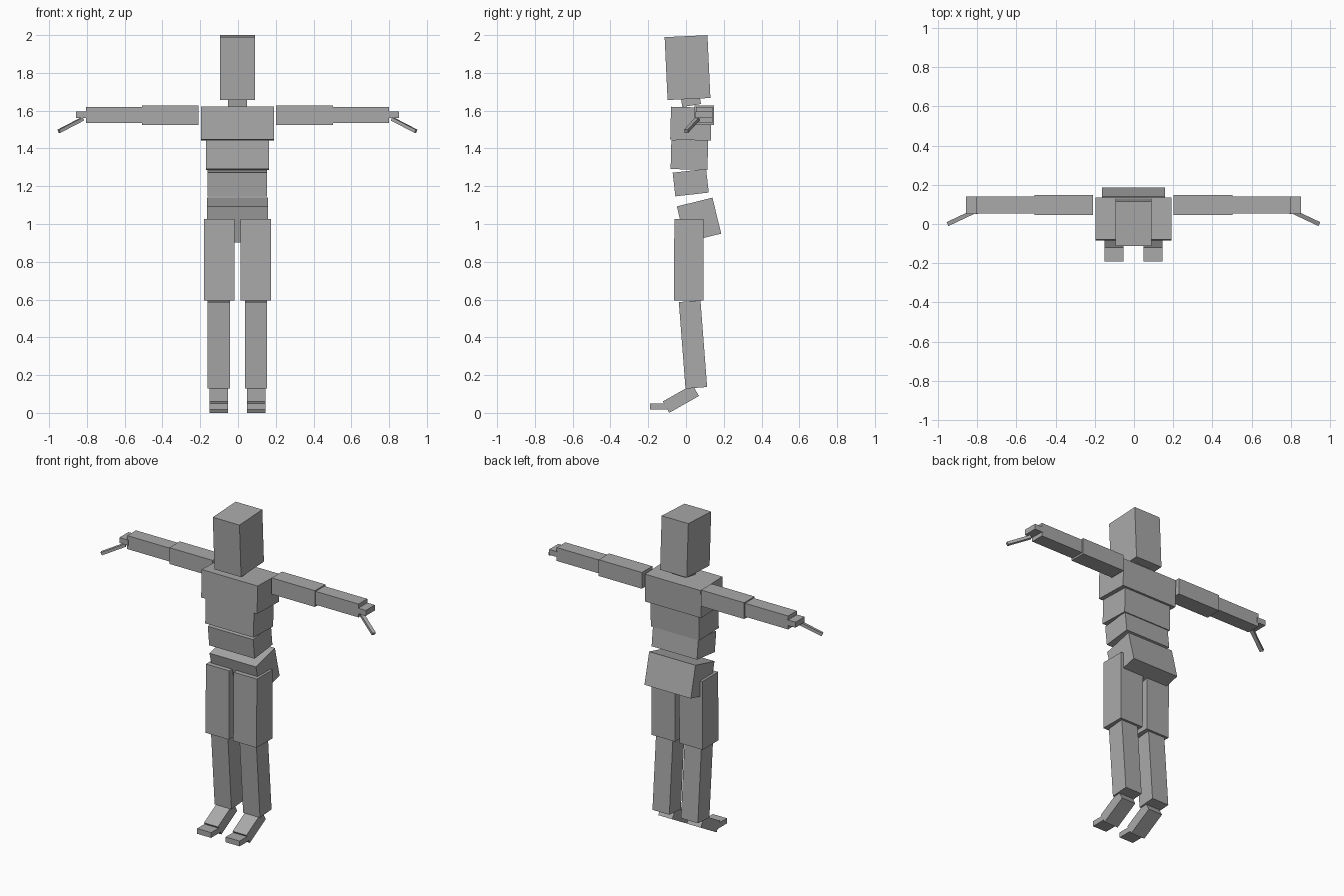
import bpy, math
from mathutils import Vector

CX = -0.003  # body midline

grey = bpy.data.materials.new("plain grey")
grey.diffuse_color = (0.4, 0.4, 0.4, 1)


def box(name, loc, size, tilt=0.0):
    """Box of the given size, tilted in degrees about the x axis."""
    bpy.ops.mesh.primitive_cube_add(size=1, location=loc)
    ob = bpy.context.object
    ob.name = name
    ob.scale = size
    ob.rotation_euler.x = math.radians(tilt)
    ob.data.materials.append(grey)
    return ob


# Central parts: name, y, z, size, tilt
for name, y, z, size, tilt in [
    ("head", 0.008, 1.828, (0.185, 0.227, 0.333), 2.7),
    ("neck", 0.026, 1.652, (0.1, 0.1, 0.05), 9),
    ("chest", 0.026, 1.531, (0.388, 0.215, 0.174), -1.5),
    ("upper_abdomen", 0.018, 1.366, (0.335, 0.195, 0.155), -1.5),
    ("lower_abdomen", 0.025, 1.219, (0.315, 0.178, 0.126), 6.5),
    ("pelvis", 0.069, 1.021, (0.322, 0.194, 0.196), 13.8),
]:
    box(name, (CX, y, z), size, tilt)

# Paired parts: name, x offset, y, z, size, tilt
for name, x, y, z, size, tilt in [
    ("upper_leg", 0.096, 0.015, 0.81, (0.162, 0.156, 0.43), -0.4),
    ("lower_leg", 0.099, 0.037, 0.362, (0.117, 0.115, 0.46), 4.4),
    ("foot", 0.099, -0.027, 0.075, (0.097, 0.18, 0.069), 29.5),
    ("toes", 0.099, -0.145, 0.034, (0.097, 0.09, 0.033), 0),
    ("upper_arm", 0.355, 0.097, 1.576, (0.3, 0.103, 0.102), 0),
    ("forearm", 0.652, 0.096, 1.578, (0.302, 0.086, 0.084), 0),
    ("hand", 0.825, 0.095, 1.578, (0.06, 0.09, 0.034), 0),
]:
    for side, s in (("left", 1), ("right", -1)):
        box(f"{side}_{name}", (CX + s * x, y, z), size, tilt)

# Thumbs: thin bars pointing outward, forward and down
for side, s in (("left", 1), ("right", -1)):
    a = Vector((CX + s * 0.82, 0.06, 1.556))
    b = Vector((CX + s * 0.945, 0.001, 1.491))
    ob = box(f"{side}_thumb", (a + b) / 2, ((b - a).length, 0.022, 0.018))
    ob.rotation_euler = (b - a).to_track_quat('X', 'Z').to_euler()
